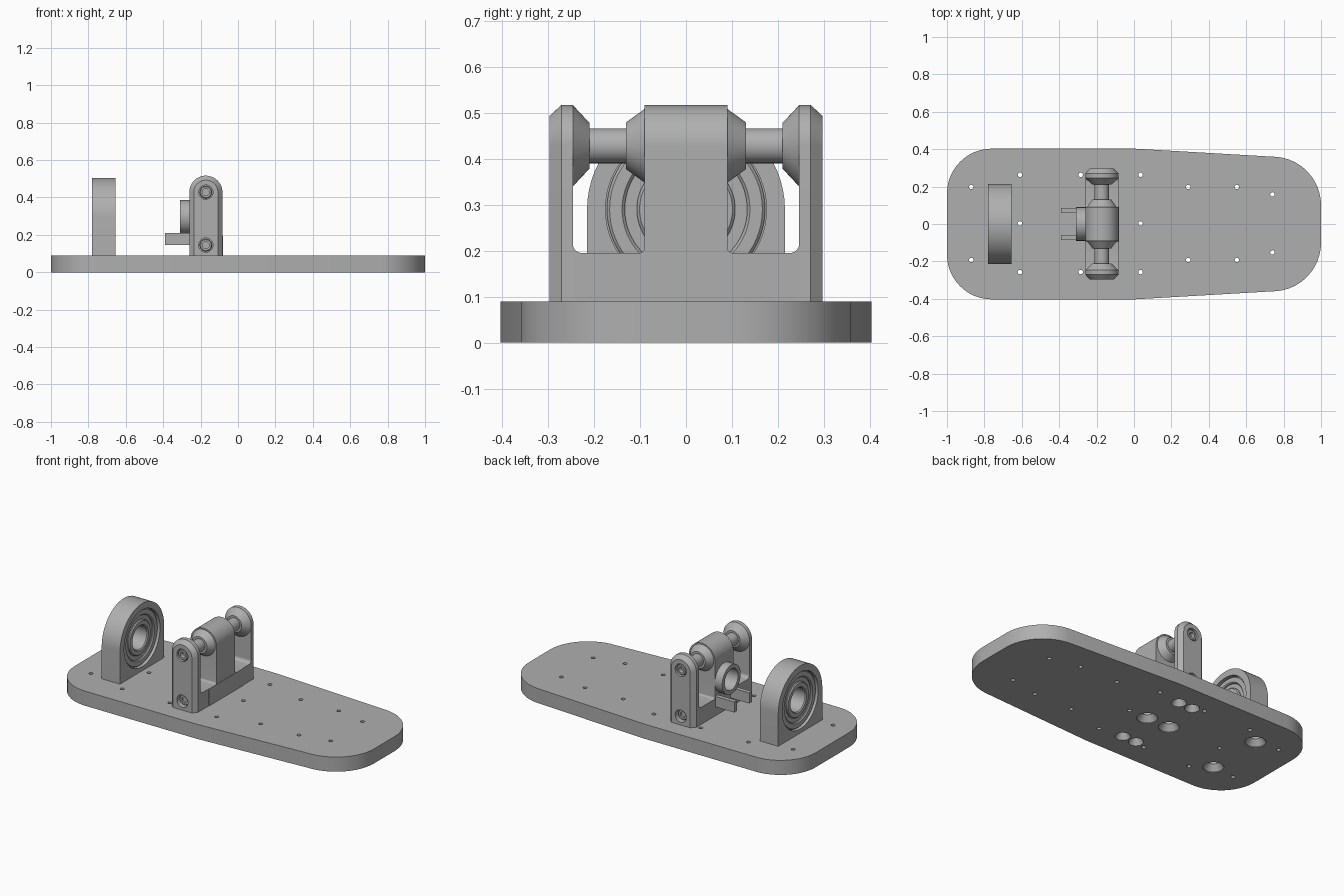
import bpy, bmesh
from math import sin, cos, pi, radians
from mathutils import Vector

old = bpy.data.objects.get("Cube")
if old:
    bpy.data.objects.remove(old, do_unlink=True)

grey = bpy.data.materials.new("plain grey")
grey.use_nodes = True
COLOUR = (0.43, 0.43, 0.43, 1)
grey.diffuse_color = COLOUR
grey.node_tree.nodes["Principled BSDF"].inputs["Base Color"].default_value = COLOUR


def finish(name, bm):
    bmesh.ops.remove_doubles(bm, verts=bm.verts, dist=1e-5)
    bmesh.ops.recalc_face_normals(bm, faces=bm.faces)
    me = bpy.data.meshes.new(name)
    bm.to_mesh(me)
    bm.free()
    me.materials.append(grey)
    ob = bpy.data.objects.new(name, me)
    bpy.context.collection.objects.link(ob)
    return ob


def place(axis, u, v, d):
    """Put a 2D point (u, v) at depth d along the given axis."""
    return {"x": Vector((d, u, v)), "y": Vector((u, d, v)), "z": Vector((u, v, d))}[axis]


def loft(name, axis, sections):
    """Solid through outlines of equal point count, given as (outline, depth)."""
    bm = bmesh.new()
    rings = [[bm.verts.new(place(axis, u, v, d)) for u, v in pts] for pts, d in sections]
    bm.faces.new(rings[0])
    bm.faces.new(rings[-1])
    for a, b in zip(rings, rings[1:]):
        for i in range(len(a)):
            j = (i + 1) % len(a)
            bm.faces.new((a[i], a[j], b[j], b[i]))
    return finish(name, bm)


def lathe(name, axis, centre, profile, n=48):
    """Turn a closed profile of (radius, depth) points around an axis."""
    bm = bmesh.new()
    rings = [[bm.verts.new(place(axis, centre[0] + r * cos(2 * pi * k / n),
                                 centre[1] + r * sin(2 * pi * k / n), d))
              for r, d in profile] for k in range(n)]
    for k in range(n):
        a, b = rings[k], rings[(k + 1) % n]
        for i in range(len(a)):
            j = (i + 1) % len(a)
            if profile[i][0] or profile[j][0]:
                bm.faces.new((a[i], a[j], b[j], b[i]))
    bmesh.ops.dissolve_degenerate(bm, dist=1e-6, edges=bm.edges)
    return finish(name, bm)


def rod(name, axis, centre, r, d0, d1, n=48):
    return lathe(name, axis, centre, [(0, d0), (r, d0), (r, d1), (0, d1)], n)


def box(name, x, y, z):
    return loft(name, "z", [([(x[0], y[0]), (x[1], y[0]), (x[1], y[1]), (x[0], y[1])], d) for d in z])


def cut(ob, cutters):
    for c in cutters:
        c.hide_render = True
        m = ob.modifiers.new("cut", "BOOLEAN")
        m.operation, m.solver, m.object = "DIFFERENCE", "EXACT", c
    bpy.context.view_layer.update()
    baked = bpy.data.meshes.new_from_object(ob.evaluated_get(bpy.context.evaluated_depsgraph_get()))
    ob.modifiers.clear()
    ob.data = baked
    for c in cutters:
        bpy.data.objects.remove(c, do_unlink=True)


def arc(cx, cy, r, a0, a1, n=12):
    return [(cx + r * cos(radians(a0 + (a1 - a0) * i / n)),
             cy + r * sin(radians(a0 + (a1 - a0) * i / n))) for i in range(n + 1)]


def arch(cx, half, z0, zc):
    return [(cx + half, z0)] + arc(cx, zc, half, 0, 180, 32) + [(cx - half, z0)]


DECK = 0.09
TX, AXLE, R = -0.172, 0.428, 0.0885      # tower centre, axle height, tower radius
X0, X1 = TX - R, TX + R

# Deck with rounded ends and a slight taper
half = arc(0.74, 0.1, 0.26, 0, 84) + [(0, 0.403)] + arc(-0.76, 0.163, 0.24, 90, 180)
outline = half + [(x, -y) for x, y in reversed(half)]
deck = loft("deck", "z", [(outline, 0), (outline, DECK)])

# Small through holes and countersunk screw holes from below
cutters = []
for x, y in [(-0.87, 0.195), (-0.61, 0.26), (-0.285, 0.26), (0.035, 0.26),
             (0.29, 0.195), (0.55, 0.195), (0.74, 0.155)]:
    cutters += [rod("pilot", "z", (x, s * y + 0.003), 0.012, -0.05, 0.15, 16) for s in (1, -1)]
cutters += [rod("pilot", "z", (x, 0.003), 0.012, -0.05, 0.15, 16) for x in (-0.61, 0.035)]
sinks = [(-0.72, 0.18, 0.058), (-0.72, -0.18, 0.058), (-0.25, 0, 0.058), (-0.095, 0, 0.058)]
sinks += [(x, s * 0.24, 0.042) for x in (-0.215, -0.12) for s in (1, -1)]
for x, y, r in sinks:
    cutters.append(lathe("sink", "z", (x, y), [(0, -0.02), (r, -0.02), (r, 0.005),
                                               (r * 0.55, 0.04), (r * 0.55, 0.084), (0, 0.084)], 32))
cut(deck, cutters)

# Bearing block
BX0, BX1, BZ = -0.78, -0.655, 0.29
section = arch(0, 0.215, DECK, BZ)
block = loft("bearing_block", "x", [(section, BX0), (section, BX1)])
cut(block, [rod("seat", "x", (0, BZ), 0.175, BX0 - 0.1, BX1 + 0.1, 64)])


# Bearing: two races, a shield, a rim lip
def race(name, r0, r1, inset, bevel=0.006):
    a, b = BX0 + inset, BX1 - inset
    lathe(name, "x", (0, BZ), [(r0 + bevel, a), (r1 - bevel, a), (r1, a + bevel), (r1, b - bevel),
                               (r1 - bevel, b), (r0 + bevel, b), (r0, b - bevel), (r0, a + bevel)], 64)


race("bearing_outer_race", 0.133, 0.172, 0.012)
race("bearing_shield", 0.1, 0.178, 0.024, 0.001)
race("bearing_inner_race", 0.072, 0.107, 0.012)

# Tower body: foot, two windows with rounded corners, central pillar
side = ([(0.246, DECK)] + arc(0.226, 0.215, 0.02, 0, -90, 6)
        + arc(0.102, 0.207, 0.012, -90, -180, 6) + [(0.09, AXLE)])
profile = side + [(-y, z) for y, z in reversed(side)]
body = loft("tower_body", "x", [(profile, X0), (profile, X1)])
cut(body, [rod("pocket", "x", (0, 0.295), 0.065, X0 - 0.1, -0.2)])
box("tower_foot_panel", (X1 - 0.02, X1 + 0.003), (-0.168, 0.168), (DECK, 0.195))

# Axle with conical shoulders and a central barrel
right = [(R, 0.246), (0.05, 0.21), (0.038, 0.21), (0.038, 0.13), (0.051, 0.13), (0.08, 0.09), (R, 0.09)]
lathe("axle", "y", (TX, AXLE), [(0, 0.246)] + right
      + [(r, -d) for r, d in reversed(right)] + [(0, -0.246)], 64)

# Uprights with chamfered outer faces and recessed screws
for s, label in ((1, "back"), (-1, "front")):
    full, inner = arch(TX, R, DECK, AXLE), arch(TX, R - 0.024, DECK, AXLE)
    upright = loft(label + "_upright", "y", [(full, s * 0.246), (full, s * 0.271), (inner, s * 0.297)])
    cut(upright, [rod("bore", "y", (TX, z), 0.038, s * 0.262, s * 0.32, 32) for z in (AXLE, 0.145)])
    for z, tip, part in ((AXLE, 0.292, "upper"), (0.145, 0.277, "lower")):
        lathe(label + "_" + part + "_screw", "y", (TX, z),
              [(0, s * 0.26), (0.033, s * 0.26), (0.033, s * (tip - 0.004)), (0.029, s * tip),
               (0.018, s * tip), (0.018, s * 0.266), (0, s * 0.266)], 32)

# Socket ring and two prongs facing the bearing
lathe("socket_ring", "x", (0, 0.295), [(0.065, -0.31), (0.09, -0.31), (0.09, X0 + 0.01), (0.065, X0 + 0.01)])
for s, label in ((1, "back"), (-1, "front")):
    box(label + "_prong", (-0.39, X0 + 0.01), sorted((s * 0.06, s * 0.086)), (0.145, 0.21))

# Smooth curved faces, keep hard edges
for ob in bpy.context.collection.objects:
    if ob.type == "MESH" and grey.name in ob.data.materials:
        bpy.ops.object.select_all(action="DESELECT")
        ob.select_set(True)
        bpy.context.view_layer.objects.active = ob
        bpy.ops.object.shade_smooth_by_angle(angle=radians(25))
